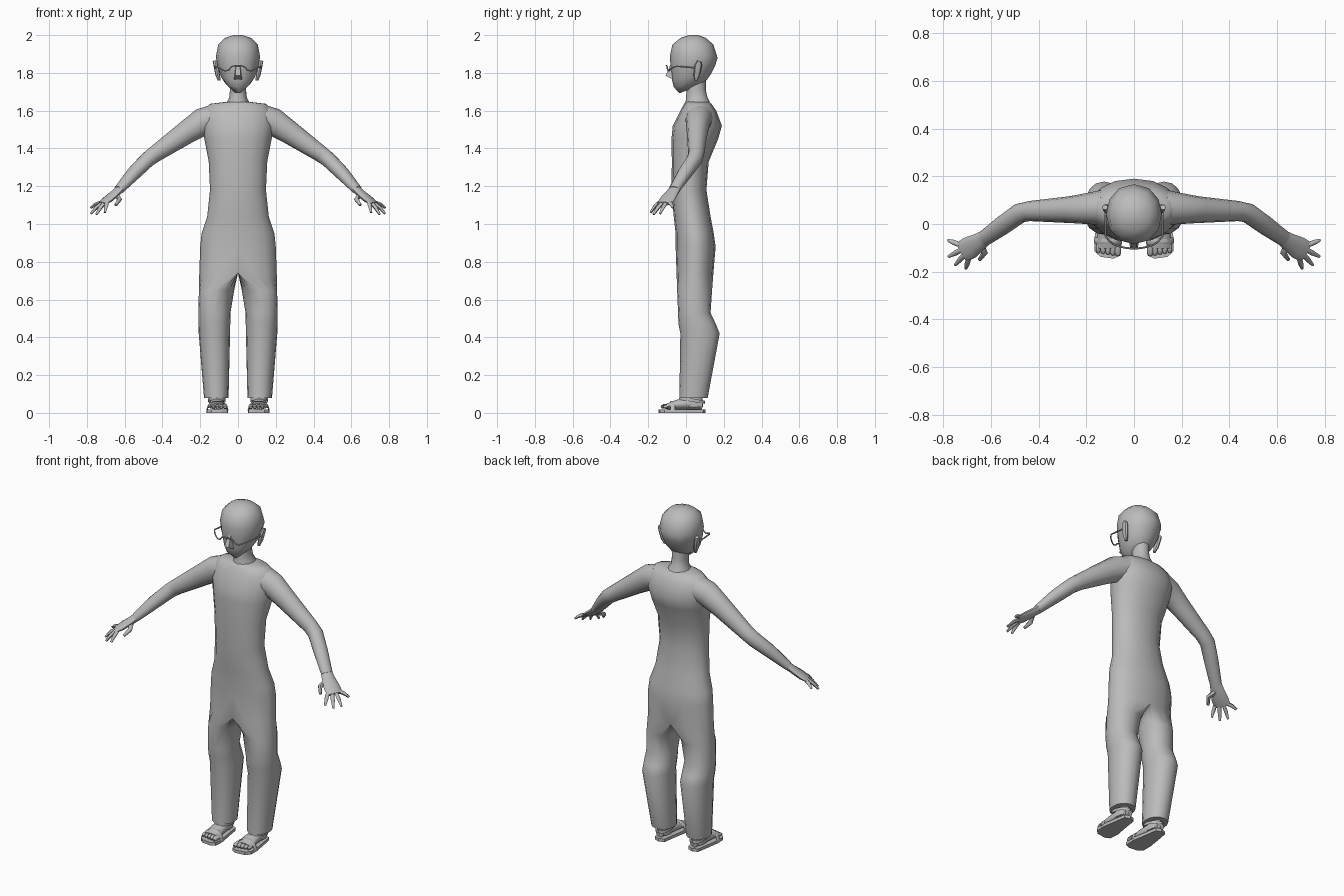
import bpy, bmesh, math
from mathutils import Vector

grey = bpy.data.materials.new("plain_grey")
grey.diffuse_color = (0.5, 0.5, 0.5, 1)


def finish(name, bm, mirror=True, angle=40):
    bmesh.ops.recalc_face_normals(bm, faces=bm.faces)
    me = bpy.data.meshes.new(name)
    bm.to_mesh(me)
    bm.free()
    me.materials.append(grey)
    me.shade_smooth()
    me.set_sharp_from_angle(angle=math.radians(angle))
    ob = bpy.data.objects.new(name, me)
    bpy.context.collection.objects.link(ob)
    if mirror:
        m = ob.modifiers.new("mirror", 'MIRROR')
        m.use_clip = True
        m.merge_threshold = 0.0005
    return ob


def skin(bm, rings, caps=True):
    """Bridge a list of equally long vertex-position rings."""
    vs = [[bm.verts.new(p) for p in r] for r in rings]
    n = len(vs[0])
    for a, b in zip(vs, vs[1:]):
        for i in range(n):
            bm.faces.new((a[i], a[(i + 1) % n], b[(i + 1) % n], b[i]))
    if caps:
        bm.faces.new(vs[0])
        bm.faces.new(vs[-1])


def ring(zf, zb, xi, xo, yf, yb, n=16, half=False):
    """Level oval; a half ring is flattened against the centre plane."""
    cx, rx = (0, xo) if half else ((xi + xo) / 2, (xo - xi) / 2)
    pts = []
    for i in range(n):
        a = -math.pi / 2 + 2 * math.pi * i / n
        t = (1 + math.sin(a)) / 2
        c = math.cos(a)
        x = cx + rx * math.copysign(abs(c) ** 0.9, c)
        if half:
            x = max(0, x)
            if abs(x) < 1e-5:
                x = 0
        pts.append((x, yf + (yb - yf) * t, zf + (zb - zf) * t))
    return pts


def loft(name, rows, n=12, mirror=True, caps=True, angle=40):
    bm = bmesh.new()
    skin(bm, [ring(*r, n=n) for r in rows], caps)
    return finish(name, bm, mirror, angle)


def add_tube(bm, rows, n=8):
    """Rows are x, y, z, level radius, upright radius."""
    pts = [Vector(r[:3]) for r in rows]
    rings = []
    for i, r in enumerate(rows):
        d = (pts[min(i + 1, len(pts) - 1)] - pts[max(i - 1, 0)]).normalized()
        h = d.cross(Vector((0, 0, 1))).normalized()
        u = h.cross(d)
        rings.append([pts[i] + h * r[3] * math.cos(2 * math.pi * k / n)
                      + u * r[4] * math.sin(2 * math.pi * k / n) for k in range(n)])
    skin(bm, rings)


def tube(name, rows, n=8, angle=50):
    bm = bmesh.new()
    add_tube(bm, rows, n)
    return finish(name, bm, True, angle)


# Torso and trousers: one half lofted from shoulder to ankle, then mirrored
rows = [(1.648, 0, .05, 0, .12), (1.636, 0, .15, -.01, .135), (1.60, 0, .185, -.03, .16),
        (1.52, 0, .19, -.07, .19), (1.45, 0, .178, -.077, .17), (1.33, 0, .155, -.075, .12),
        (1.18, 0, .148, -.077, .108), (1.04, 0, .163, -.065, .13), (.95, 0, .193, -.055, .147),
        (.88, 0, .20, -.055, .157), (.74, 0, .205, -.05, .145), (.65, .02, .207, -.047, .138),
        (.53, .04, .21, -.042, .13), (.47, .041, .21, -.04, .158), (.42, .042, .208, -.03, .178),
        (.08, .05, .18, -.035, .115)]
bm = bmesh.new()
skin(bm, [ring(z, z, xi, xo, yf, yb, half=(xi == 0)) for z, xi, xo, yf, yb in rows])
inner = [f for f in bm.faces if all(v.co.x < 1e-4 for v in f.verts)]
bmesh.ops.delete(bm, geom=inner, context='FACES')
finish("torso_and_trousers", bm, angle=60)

# Neck and head
loft("neck", [(1.62, 1.635, -.07, .07, -.01, .13), (1.66, 1.675, -.047, .047, 0, .112),
              (1.70, 1.71, -.043, .043, .002, .105), (1.75, 1.78, -.045, .045, 0, .105)],
     mirror=False)
head = [(1.692, 1.74, .028, -.035, .09), (1.725, 1.76, .066, -.065, .108),
        (1.765, 1.79, .09, -.075, .13), (1.83, 1.84, .108, -.082, .155),
        (1.89, 1.88, .117, -.085, .167), (1.95, 1.95, .105, -.072, .145),
        (1.985, 1.985, .07, -.03, .105), (2.0, 2.0, .025, .015, .065)]
loft("head", [(zf, zb, -x, x, yf, yb) for zf, zb, x, yf, yb in head], mirror=False, angle=60)

# Ears
loft("ear", [(1.76, 1.76, .092, .108, .045, .06), (1.79, 1.79, .096, .12, .04, .075),
             (1.84, 1.84, .104, .13, .045, .085), (1.865, 1.86, .11, .134, .06, .08)], n=8)

# Nose wedge
bm = bmesh.new()
v = [bm.verts.new(p) for p in [(-.01, -.082, 1.845), (.01, -.082, 1.845),
                               (-.014, -.108, 1.785), (.014, -.108, 1.785),
                               (-.022, -.07, 1.765), (.022, -.07, 1.765)]]
for f in [(0, 1, 3, 2), (2, 3, 5, 4), (0, 2, 4), (1, 5, 3), (0, 4, 5, 1)]:
    bm.faces.new([v[i] for i in f])
finish("nose", bm, mirror=False, angle=30)

# Spectacles: bridge, lower rim and side arm
path = [(0, -.104, 1.838), (.018, -.102, 1.838), (.035, -.1, 1.832), (.05, -.097, 1.815),
        (.068, -.092, 1.81), (.085, -.085, 1.818), (.105, -.07, 1.828),
        (.12, -.05, 1.835), (.12, .06, 1.825)]
tube("spectacles", [p + (.004, .004) for p in path], n=6)

# Arms
tube("arm", [(.12, .07, 1.56, .075, .075), (.19, .065, 1.54, .066, .073),
             (.27, .06, 1.487, .056, .062), (.44, .054, 1.37, .042, .044),
             (.48, .045, 1.34, .042, .042), (.55, -.005, 1.27, .040, .037),
             (.63, -.062, 1.182, .033, .024)], n=12, angle=60)

# Hands: palm, four fingers and thumb
bm = bmesh.new()
add_tube(bm, [(.615, -.052, 1.195, .031, .023), (.65, -.075, 1.162, .038, .02),
              (.69, -.10, 1.13, .048, .018), (.722, -.118, 1.107, .045, .011)], 10)
finish("palm", bm)
fingers = [((.694, -.146, 1.112), (.705, -.187, 1.06)), ((.709, -.127, 1.11), (.75, -.172, 1.05)),
           ((.721, -.107, 1.11), (.778, -.137, 1.055)), ((.731, -.087, 1.112), (.78, -.068, 1.085))]
bm = bmesh.new()
for a, b in fingers:
    m = [(p + q) / 2 for p, q in zip(a, b)]
    m[2] += .005
    add_tube(bm, [(*a, .011, .011), (*m, .011, .010), (*b, .006, .006)], 6)
finish("fingers", bm, angle=60)
tube("thumb", [(.645, -.085, 1.155, .016, .015), (.627, -.122, 1.13, .014, .013),
               (.648, -.15, 1.10, .008, .008)], n=6, angle=60)

# Feet and toes
tube("foot", [(.112, .088, .042, .025, .024), (.112, .03, .05, .038, .034),
              (.11, -.04, .045, .044, .028), (.109, -.1, .034, .049, .016)], n=10, angle=60)
loft("ankle", [(.03, .03, .076, .148, -.02, .09), (.10, .10, .08, .145, -.01, .085)])
bm = bmesh.new()
for i in range(5):
    x, r, y = .068 + .0205 * i, .014 - .001 * i, -.132 + .003 * i
    add_tube(bm, [(x, -.09, .034, r, r), (x, y + .012, .034, r, r), (x, y, .03, r * .6, r * .6)], 6)
finish("toes", bm, angle=60)

# Sandals: sole, toe strap and heel strap
outline = [(.078, .09), (.11, .102), (.142, .09), (.152, .03), (.166, -.06), (.165, -.115),
           (.14, -.138), (.085, -.145), (.056, -.132), (.052, -.07), (.068, .02)]
bm = bmesh.new()
skin(bm, [[(x, y, z) for x, y in outline] for z in (0, .018)])
finish("sandal_sole", bm, angle=30)
tube("toe_strap", [(.054, -.075, .012, .013, .004), (.062, -.075, .042, .013, .004),
                   (.085, -.072, .06, .013, .004), (.13, -.07, .06, .013, .004),
                   (.156, -.07, .042, .013, .004), (.165, -.07, .012, .013, .004)], n=6)
loft("heel_strap", [(.07, .048, .066, .158, -.037, .1), (.088, .064, .066, .158, -.034, .1)],
     caps=False)
